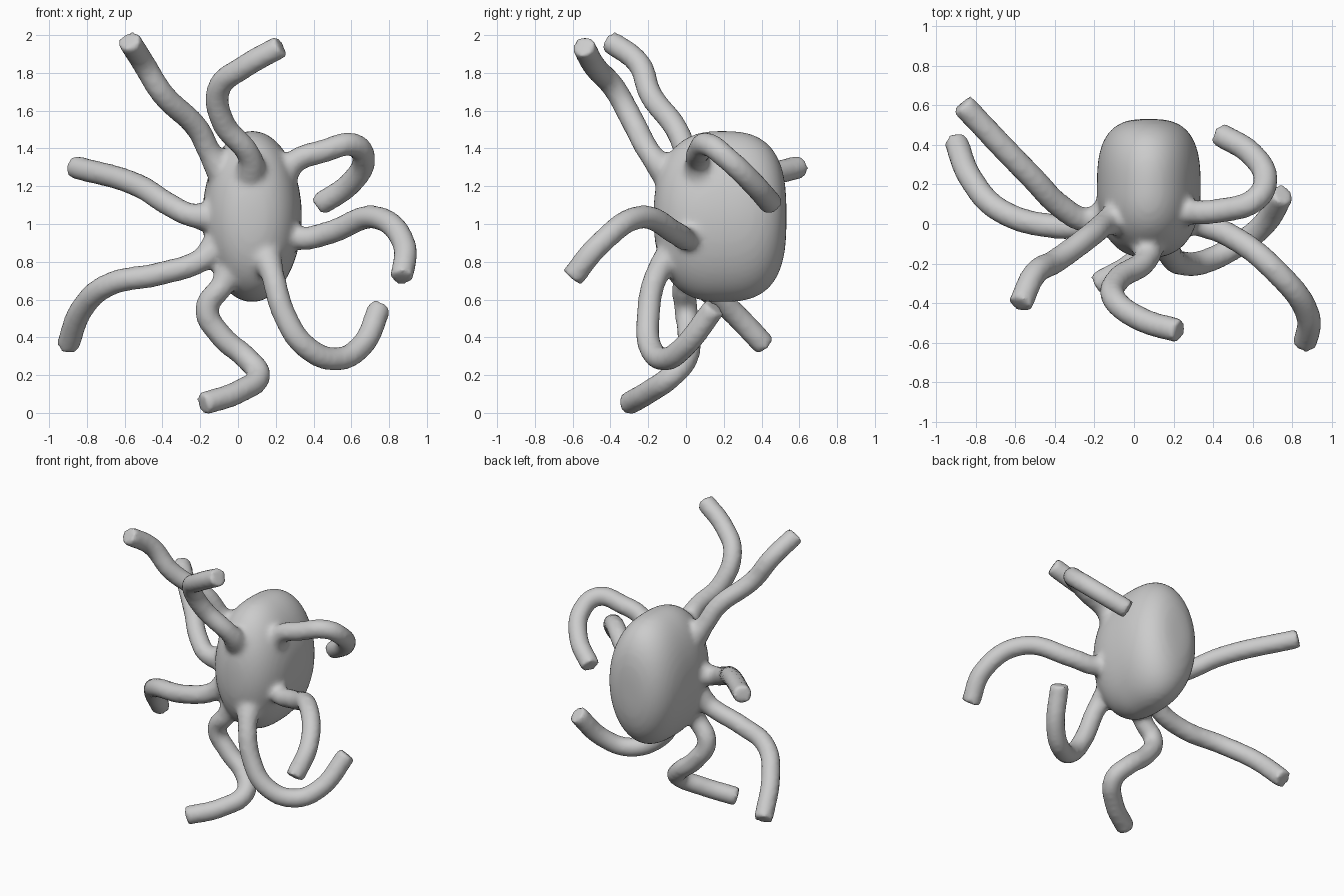
import bpy, bmesh, math
from mathutils import Vector

if "Cube" in bpy.data.objects:
    bpy.data.objects.remove(bpy.data.objects["Cube"])

R = 0.063  # arm radius
CORE = Vector((.075, .1, 1.04))  # point inside the body that the arms grow from

# Centre lines of the eight arms, from the body surface to the tip
ARMS = {
    "arm_upper_left": [(-.15, 0, 1.38), (-.21, -.05, 1.5), (-.40, -.19, 1.69),
                       (-.50, -.25, 1.85), (-.56, -.375, 1.945)],
    "arm_upper_front": [(.06, -.18, 1.36), (-.08, -.28, 1.54), (-.10, -.38, 1.72),
                        (.03, -.48, 1.83), (.19, -.53, 1.92)],
    "arm_upper_right": [(.30, .06, 1.33), (.45, .07, 1.385), (.61, .12, 1.42), (.665, .22, 1.345),
                        (.60, .35, 1.22), (.465, .435, 1.125)],
    "arm_right": [(.33, 0, .925), (.47, -.05, .95), (.73, -.25, 1.035),
                  (.88, -.46, .89), (.87, -.575, .75)],
    "arm_lower_right": [(.18, -.15, .74), (.25, -.20, .51), (.36, -.19, .35),
                        (.52, -.11, .285), (.65, -.01, .35), (.735, .125, .525)],
    "arm_lower_front": [(-.08, -.01, .68), (-.165, 0, .55), (-.09, .015, .41), (.05, 0, .285),
                        (.11, -.07, .2), (.01, -.19, .115), (-.15, -.285, .06)],
    "arm_lower_left": [(-.20, 0, .805), (-.42, -.01, .735), (-.68, .07, .68),
                       (-.82, .22, .56), (-.89, .39, .385)],
    "arm_left": [(-.24, .02, 1.045), (-.36, .08, 1.10), (-.52, .24, 1.20), (-.84, .575, 1.295)],
}


def body():
    # Egg of elliptical section, squared off towards the back
    bm = bmesh.new()
    bmesh.ops.create_uvsphere(bm, u_segments=64, v_segments=48, radius=1)
    for v in bm.verts:
        x, y, z = v.co
        n = 2.9 if y > 0 else 2.4
        r = math.hypot(x, z)
        k = r ** (2 / n) / r if r > 1e-6 else 0
        v.co = (.075 + .263 * x * k,
                .18 + math.copysign(abs(y) ** (2 / n), y) * .352,
                1.04 + .453 * z * k)
    mesh = bpy.data.meshes.new("octopus")
    bm.to_mesh(mesh)
    bm.free()
    obj = bpy.data.objects.new("octopus", mesh)
    bpy.context.collection.objects.link(obj)
    return obj


def arm(name, pts):
    # Smooth tube, flared at a root buried in the body, with a blunt tip
    pts = [Vector(p) for p in pts]
    pts.insert(0, pts[0].lerp(CORE, 0.4))
    pts[-1] += (pts[-1] - pts[-2]).normalized() * 0.75 * R
    cu = bpy.data.curves.new(name, 'CURVE')
    cu.dimensions = '3D'
    cu.bevel_depth = R
    cu.bevel_resolution = 6
    cu.use_fill_caps = True
    sp = cu.splines.new('BEZIER')
    sp.resolution_u = 12
    sp.bezier_points.add(len(pts) - 1)
    for i, (b, p) in enumerate(zip(sp.bezier_points, pts)):
        b.co = p
        b.handle_left_type = b.handle_right_type = 'AUTO'
        b.radius = 1.5 if i == 0 else 1
    obj = bpy.data.objects.new(name, cu)
    bpy.context.collection.objects.link(obj)
    return obj


octopus = body()
arms = [arm(name, pts) for name, pts in ARMS.items()]

# Merge the arms and body into one skin with soft fillets
bpy.ops.object.select_all(action='DESELECT')
for o in arms + [octopus]:
    o.select_set(True)
bpy.context.view_layer.objects.active = octopus
bpy.ops.object.convert(target='MESH')
bpy.ops.object.join()
remesh = octopus.modifiers.new("skin", 'REMESH')
remesh.mode = 'VOXEL'
remesh.voxel_size = 0.018
smooth = octopus.modifiers.new("fillet", 'SMOOTH')
smooth.factor = 0.5
smooth.iterations = 8
bpy.ops.object.convert(target='MESH')
bpy.ops.object.shade_smooth()
